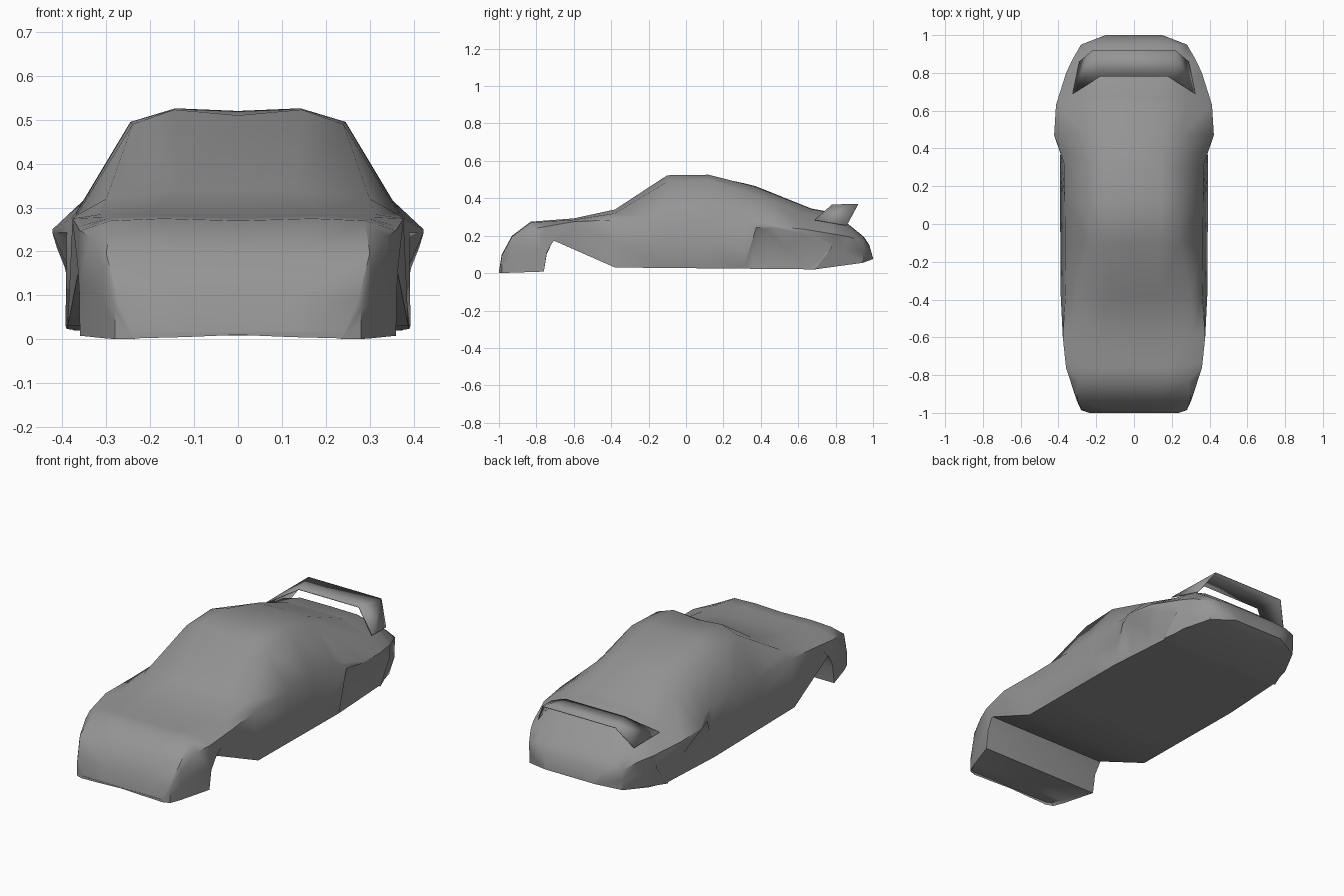
import bpy, bmesh, math

old = bpy.data.objects.get("Cube")
if old:
    bpy.data.objects.remove(old)

# Single body colour
paint = bpy.data.materials.new("plain grey")
paint.use_nodes = True
GREY = (0.3, 0.3, 0.3, 1)
paint.diffuse_color = GREY
paint.node_tree.nodes["Principled BSDF"].inputs["Base Color"].default_value = GREY


def along(y, *points):
    """Linear interpolation of a profile given as (y, value) points."""
    if y <= points[0][0]:
        return points[0][1]
    for (start, low), (end, high) in zip(points, points[1:]):
        if y <= end:
            return low + (high - low) * (y - start) / (end - start)
    return points[-1][1]


def finish(name, mesh_builder, angle):
    mesh = bpy.data.meshes.new(name)
    mesh_builder.to_mesh(mesh)
    mesh_builder.free()
    mesh.materials.append(paint)
    thing = bpy.data.objects.new(name, mesh)
    bpy.context.collection.objects.link(thing)
    bpy.ops.object.select_all(action="DESELECT")
    thing.select_set(True)
    bpy.context.view_layer.objects.active = thing
    bpy.ops.object.shade_smooth_by_angle(angle=math.radians(angle))
    return thing


# Lengthwise profiles of the body shell, nose to tail
def ridge_height(y):
    return along(y, (-1, .01), (-.985, .1), (-.93, .2), (-.83, .27), (-.6, .29),
                 (-.38, .34), (-.1, .51), (.12, .52), (.36, .47), (.67, .345),
                 (.78, .325), (.87, .26), (.95, .195), (.98, .15), (1, .08))


def crown_width(y):
    return along(y, (-1, .12), (-.83, .17), (-.6, .19), (-.38, .13), (-.1, .145),
                 (.36, .14), (.78, .17), (.95, .15), (1, .08))


def crown_height(y):
    lift = along(y, (-1, -.005), (-.83, .005), (-.38, 0), (-.1, .013),
                 (.12, .006), (.36, -.005), (1, 0))
    return ridge_height(y) + lift


def shoulder_width(y):
    return along(y, (-1, .235), (-.985, .275), (-.93, .3), (-.83, .29), (-.6, .31),
                 (-.38, .3), (-.1, .24), (.12, .245), (.36, .24), (.67, .28),
                 (.87, .26), (.95, .23), (1, .15))


def shoulder_height(y):
    drop = along(y, (-1, .008), (-.83, 0), (-.6, .005), (-.38, .02), (-.1, .02),
                 (.12, .025), (.36, .045), (.67, .04), (.87, .02), (1, 0))
    return ridge_height(y) - drop


def side_width(y):
    return along(y, (-1, .235), (-.985, .28), (-.93, .305), (-.76, .36), (-.6, .377),
                 (-.38, .37), (.31, .383), (.375, .39), (.47, .423), (.63, .413),
                 (.83, .35), (.95, .28), (1, .15))


def belt_height(y):
    return along(y, (-1, 0), (-.985, .07), (-.93, .16), (-.83, .235), (-.6, .275),
                 (-.38, .285), (.31, .29), (.47, .25), (.63, .235), (.87, .195),
                 (.95, .165), (1, .078))


def belt_width(y):
    return side_width(y) - along(y, (-.6, 0), (-.38, .007), (.31, .015), (.47, 0))


def lip_height(y):
    return along(y, (-1, 0), (-.76, .008), (-.745, .11), (-.71, .17), (-.6, .27),
                 (-.38, .03), (.31, .03), (.375, .243), (.47, .243), (.63, .21),
                 (.78, .135), (.8, .02), (.95, .055), (1, .075))


def lip_shift(y):
    """The rear arch sweeps back under itself behind the wheel."""
    return along(y, (.78, .78), (.8, .69), (.95, .945), (1, 1)) if y > .78 else y


def lip_width(y):
    return side_width(y) + along(y, (-.6, 0), (-.38, .018), (.31, .01), (.375, 0),
                                 (.78, 0), (.8, .015), (.95, 0))


def floor_shift(y):
    return along(y, (.31, .31), (.78, .67), (.8, .69), (.95, .945), (1, 1)) if y > .31 else y


def floor_height(y):
    return along(y, (-1, .015), (-.76, .008), (-.745, .1), (-.71, .175), (-.38, .03),
                 (.69, .02), (.945, .055), (1, .075))


def well_height(y):
    arch = along(y, (.31, .03), (.42, .235), (.69, .02))
    return arch if .31 < y < .69 else floor_height(y)


def floor_width(y):
    return along(y, (-1, .235), (-.985, .27), (-.76, .355), (-.38, .388),
                 (.31, .39), (.69, .365), (.83, .34), (.945, .28), (1, .15))


def half_section(t):
    y, low = lip_shift(t), floor_shift(t)
    lip = lip_width(t), y, lip_height(t)
    belt = belt_width(t), t, max(belt_height(t), lip_height(t))
    middle = [(a + b) / 2 for a, b in zip(belt, lip)]
    middle[0] += along(t, (-.38, 0), (-.2, -.004), (.2, -.004), (.31, 0))
    edge = floor_width(low)
    return [(0, t, ridge_height(t)),
            (crown_width(t), t, crown_height(t)),
            (shoulder_width(t), t, shoulder_height(t)),
            belt, middle, lip,
            (edge - along(t, (.31, 0), (.42, .015), (.69, 0)), low, well_height(low)),
            (edge, low, floor_height(low)),
            (0, low, floor_height(low))]


STATIONS = (-1, -.985, -.93, -.83, -.76, -.745, -.71, -.6, -.38, -.1, .12, .31, .375,
            .47, .63, .67, .78, .8, .87, .95, .98, 1)

# Body shell: loft the half sections on one side, then mirror
bm = bmesh.new()
rings = [[bm.verts.new(p) for p in half_section(t)] for t in STATIONS]
for front, back in zip(rings, rings[1:]):
    for i in range(len(front) - 1):
        bm.faces.new((front[i], back[i], back[i + 1], front[i + 1]))
bm.faces.new(rings[0])
bm.faces.new(reversed(rings[-1]))
bmesh.ops.mirror(bm, geom=bm.verts[:] + bm.edges[:] + bm.faces[:], axis="X", merge_dist=.0005)
bmesh.ops.remove_doubles(bm, verts=bm.verts, dist=.0005)
bmesh.ops.dissolve_degenerate(bm, edges=bm.edges, dist=.0005)
bmesh.ops.recalc_face_normals(bm, faces=bm.faces)
finish("body_shell", bm, 42)

# Rear wing: a thin blade carried on a folded strut at each end
bm = bmesh.new()
blades = []
for side in (-1, 1):
    foot, tip, lead, heel = [bm.verts.new((side * x, y, z)) for x, y, z in (
        (.325, .69, .285), (.22, .92, .37), (.18, .78, .367), (.29, .86, .255))]
    bm.faces.new((foot, tip, lead))
    bm.faces.new((foot, heel, tip))
    blades.append((tip, lead))
(tip_a, lead_a), (tip_b, lead_b) = blades
bm.faces.new((tip_a, lead_a, lead_b, tip_b))
bmesh.ops.recalc_face_normals(bm, faces=bm.faces)
wing = finish("rear_wing", bm, 30)
skin = wing.modifiers.new("thickness", "SOLIDIFY")
skin.thickness = .004
